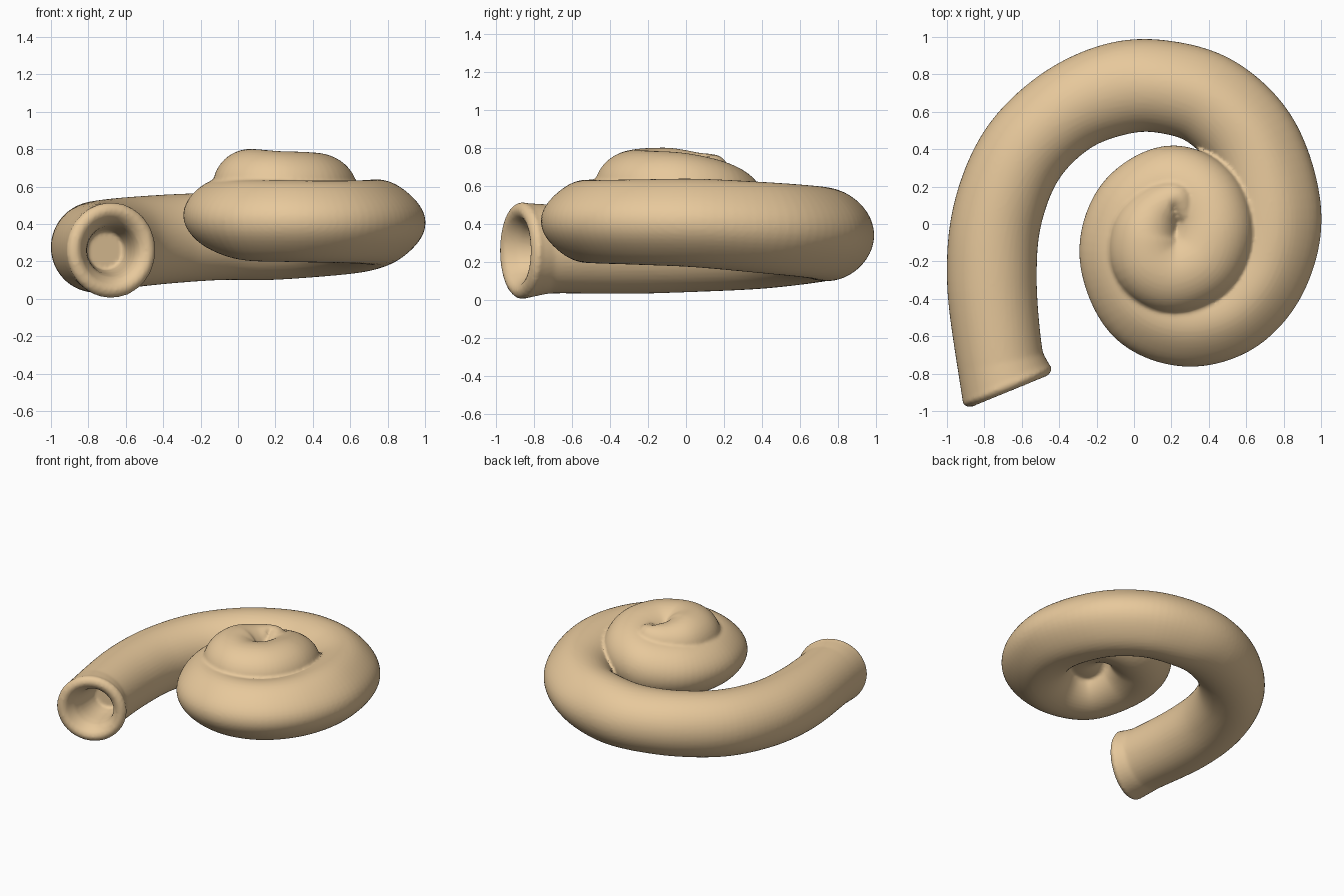
import bpy, bmesh, math
from mathutils import Vector

if "Cube" in bpy.data.objects:
    bpy.data.objects.remove(bpy.data.objects["Cube"])

# Centre line of the coiled tube: x, y, z, half width, half height
KEYS = [
    (-0.675, -0.87, 0.26, 0.24, 0.24), (-0.72, -0.70, 0.27, 0.232, 0.235),
    (-0.76, -0.30, 0.275, 0.24, 0.242), (-0.73, 0.05, 0.285, 0.24, 0.242),
    (-0.60, 0.37, 0.30, 0.238, 0.242), (-0.37, 0.60, 0.32, 0.238, 0.238),
    (-0.10, 0.72, 0.335, 0.248, 0.235), (0.15, 0.735, 0.345, 0.248, 0.245),
    (0.42, 0.65, 0.36, 0.25, 0.243), (0.64, 0.42, 0.38, 0.255, 0.24),
    (0.74, 0.06, 0.405, 0.262, 0.233), (0.69, -0.24, 0.41, 0.25, 0.225),
    (0.52, -0.45, 0.412, 0.247, 0.22), (0.28, -0.52, 0.415, 0.243, 0.218),
    (0.05, -0.43, 0.42, 0.235, 0.215), (-0.06, -0.17, 0.445, 0.232, 0.20),
    (0.00, 0.07, 0.46, 0.225, 0.205), (0.19, 0.195, 0.485, 0.224, 0.21),
    (0.36, 0.13, 0.53, 0.222, 0.21), (0.42, -0.03, 0.565, 0.222, 0.21),
    (0.36, -0.19, 0.58, 0.222, 0.205), (0.21, -0.26, 0.585, 0.222, 0.205),
    (0.09, -0.19, 0.595, 0.215, 0.205), (0.07, -0.04, 0.605, 0.19, 0.195),
    (0.135, 0.08, 0.63, 0.14, 0.15), (0.23, 0.135, 0.66, 0.095, 0.11),
    (0.275, 0.06, 0.67, 0.055, 0.07),
]
SIDES, STEPS = 48, 8
UP = Vector((0, 0, 1))


def sample(i, t):
    """Catmull-Rom point on the key list."""
    n = len(KEYS) - 1
    p = [KEYS[min(max(i + k, 0), n)] for k in (-1, 0, 1, 2)]
    return [0.5 * (2 * b + (c - a) * t + (2 * a - 5 * b + 4 * c - d) * t * t
                   + (3 * b - a - 3 * c + d) * t ** 3) for a, b, c, d in zip(*p)]


def frame(k, rows):
    a, b = rows[max(k - 1, 0)], rows[min(k + 1, len(rows) - 1)]
    tangent = (Vector(b[:3]) - Vector(a[:3])).normalized()
    side = tangent.cross(UP).normalized()
    return tangent, side, side.cross(tangent)


def add_ring(bm, centre, side, up, rw, rh, pinch=0.0):
    """Elliptical ring; pinch makes the outer flank slightly pointed."""
    verts = []
    for s in range(SIDES):
        a = 2 * math.pi * s / SIDES
        c, h = math.cos(a), math.sin(a)
        f = 1 - pinch * math.sin(2 * a) ** 2 if c < 0 else 1
        verts.append(bm.verts.new(centre + (side * rw * c + up * rh * h) * f))
    return verts


rows = [sample(i, j / STEPS) for i in range(len(KEYS) - 1) for j in range(STEPS)]
rows.append(list(KEYS[-1]))
bm = bmesh.new()
rings = []

# Hollow mouth with a rounded lip, tilted a little inward; the bore runs straight back
mouth = Vector(KEYS[0][:3])
axis = Vector((-0.38, 0.925, 0))
bore = Vector((-0.12, 0.99, 0))
side = axis.cross(UP)
LIP = [(0.28, 0.105), (0.20, 0.118), (0.10, 0.13), (0.045, 0.142), (0.01, 0.16),
       (-0.018, 0.185), (-0.028, 0.213), (-0.018, 0.24), (0.005, 0.256), (0.03, 0.25)]
for depth, r in LIP:
    direction = bore if depth > 0.04 else axis
    rings.append(add_ring(bm, mouth + direction * depth, side, UP, r, r))

# Tube body
for k in range(STEPS - 1, len(rows)):
    x, y, z, rw, rh = rows[k]
    _, s, u = frame(k, rows)
    turn = k / STEPS
    pinch = 0.06 * max(0, min(1, (turn - 6) / 2, (17 - turn) / 3))
    # outer flank lies on the left of travel (clockwise coil)
    rings.append(add_ring(bm, Vector((x, y, z)), s, u, rw, rh, pinch))

# Rounded tip
t, s, u = frame(len(rows) - 1, rows)
for a in (30, 60, 80):
    c, h = math.cos(math.radians(a)), math.sin(math.radians(a))
    rings.append(add_ring(bm, Vector(KEYS[-1][:3]) + t * 0.05 * h, s, u, 0.055 * c, 0.07 * c))

for a, b in zip(rings, rings[1:]):
    for i in range(SIDES):
        j = (i + 1) % SIDES
        bm.faces.new((a[i], a[j], b[j], b[i]))
bm.faces.new(rings[0])
bm.faces.new(rings[-1])
bmesh.ops.recalc_face_normals(bm, faces=bm.faces[:])

mesh = bpy.data.meshes.new("coiled_tube")
bm.to_mesh(mesh)
bm.free()
tube = bpy.data.objects.new("coiled_tube", mesh)
bpy.context.collection.objects.link(tube)

# Fuse touching coils and soften the seams
fuse = tube.modifiers.new("fuse", 'REMESH')
fuse.mode = 'VOXEL'
fuse.voxel_size = 0.012
fuse.use_smooth_shade = True
soft = tube.modifiers.new("soften", 'SMOOTH')
soft.factor = 0.5
soft.iterations = 3

mat = bpy.data.materials.new("tan")
mat.diffuse_color = (0.80, 0.58, 0.33, 1)
mat.use_nodes = True
mat.node_tree.nodes["Principled BSDF"].inputs["Base Color"].default_value = mat.diffuse_color
mesh.materials.append(mat)
for p in mesh.polygons:
    p.use_smooth = True
